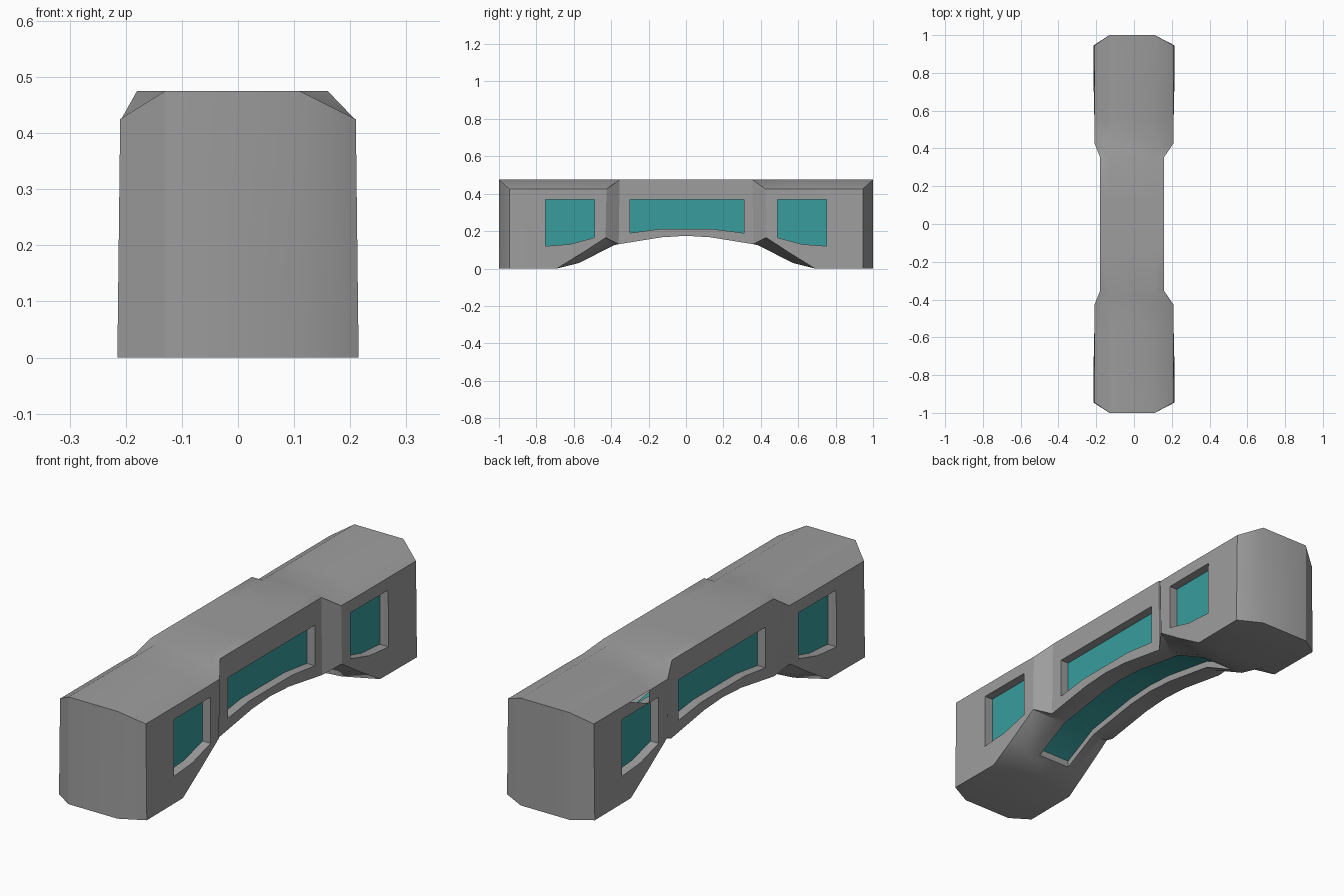
import bpy, bmesh

if "Cube" in bpy.data.objects:
    bpy.data.objects.remove(bpy.data.objects["Cube"])


def material(name, color):
    m = bpy.data.materials.new(name)
    m.use_nodes = True
    m.diffuse_color = (*color, 1)
    m.node_tree.nodes["Principled BSDF"].inputs["Base Color"].default_value = (*color, 1)
    return m


MATERIALS = [material("concrete grey", (0.34, 0.34, 0.34)),
             material("window teal", (0.04, 0.34, 0.34))]


def make_object(name, bm):
    bmesh.ops.recalc_face_normals(bm, faces=bm.faces)
    mesh = bpy.data.meshes.new(name)
    bm.to_mesh(mesh)
    bm.free()
    obj = bpy.data.objects.new(name, mesh)
    bpy.context.collection.objects.link(obj)
    for m in MATERIALS:
        mesh.materials.append(m)
    return obj


# Half-section corners from the end to the middle:
# underside, lower side, upper side, roof
STATIONS = [
    [(.12, 1, 0), (.215, .945, 0), (.21, .945, .425), (.12, 1, .475)],
    [(.12, .69, 0), (.213, .69, 0), (.21, .69, .425), (.12, .69, .475)],
    [(.12, .57, .03), (.21, .56, .08), (.21, .56, .425), (.12, .56, .475)],
    [(.12, .385, .125), (.208, .43, .165), (.208, .425, .425), (.12, .39, .475)],
    [(.12, .36, .13), (.17, .36, .13), (.17, .355, .475), (.12, .355, .475)],
] + [[(.12, y, z), (.17, y, z), (.17, y, .475), (.12, y, .475)]
     for y, z in ((.13, .167), (0, .175))]


def shift(x):
    # The roof and the narrow middle sit slightly off centre
    return x if abs(x) > .2 else x - .01


def build_body():
    bm = bmesh.new()
    rows = [(st, 1) for st in STATIONS] + [(st, -1) for st in STATIONS[-2::-1]]
    rings = []
    for st, end in rows:
        pts = [(shift(-x), end * y, z) for x, y, z in st]
        pts += [(shift(x), end * y, z) for x, y, z in reversed(st)]
        rings.append([bm.verts.new(p) for p in pts])
    for a, b in zip(rings, rings[1:]):
        for i in range(8):
            j = (i + 1) % 8
            bm.faces.new((a[i], a[j], b[j], b[i]))
    for r in (rings[0], rings[-1]):
        for ids in ((7, 0, 3, 4), (0, 1, 2, 3), (4, 5, 6, 7)):
            bm.faces.new([r[i] for i in ids])
    return make_object("bridge_body", bm)


def prism(name, outline, x0, x1, is_pane):
    """Extrude a (y, z) outline across x; is_pane picks the glazed faces."""
    bm = bmesh.new()
    a = [bm.verts.new((x0, y, z)) for y, z in outline]
    b = [bm.verts.new((x1, y, z)) for y, z in outline]
    bm.faces.new(a)
    bm.faces.new(b)
    n = len(a)
    for i in range(n):
        j = (i + 1) % n
        bm.faces.new((a[i], a[j], b[j], b[i]))
    bmesh.ops.recalc_face_normals(bm, faces=bm.faces)
    for f in bm.faces:
        f.material_index = int(is_pane(f))
    obj = make_object(name, bm)
    obj.hide_render = True
    return obj


body = build_body()
cutters = []

# Side windows
MIDDLE = [(-.3, .37), (-.3, .19), (-.15, .21), (.15, .21), (.31, .19), (.31, .37)]
END = [(.75, .37), (.75, .12), (.62, .13), (.49, .165), (.49, .37)]
for s in (-1, 1):
    def pane(f, s=s):
        return f.normal.x * s < -.9
    floor = s * .13 - .01
    cutters.append(prism("middle_window", MIDDLE, floor, s * .4, pane))
    for end in (-1, 1):
        cutters.append(prism("end_window", [(end * y, z) for y, z in END],
                             s * .17, s * .4, pane))

# Curved window under the arch
ARCH = [(.55, .04), (.385, .125), (.13, .167), (0, .175)]
curve = ARCH + [(-y, z) for y, z in ARCH[-2::-1]]
outline = [(y, z + .03) for y, z in curve] + [(-.55, -.1), (.55, -.1)]
cutters.append(prism("arch_window", outline, -.09, .07, lambda f: f.normal.z > .2))

# Cut the recesses
bpy.context.view_layer.objects.active = body
body.select_set(True)
for c in cutters:
    mod = body.modifiers.new("recess", "BOOLEAN")
    mod.operation = "DIFFERENCE"
    mod.solver = "EXACT"
    mod.object = c
    bpy.ops.object.modifier_apply(modifier=mod.name)
for c in cutters:
    bpy.data.objects.remove(c)

bpy.ops.object.select_all(action="DESELECT")
body.select_set(True)
bpy.ops.object.shade_smooth_by_angle(angle=.5)
